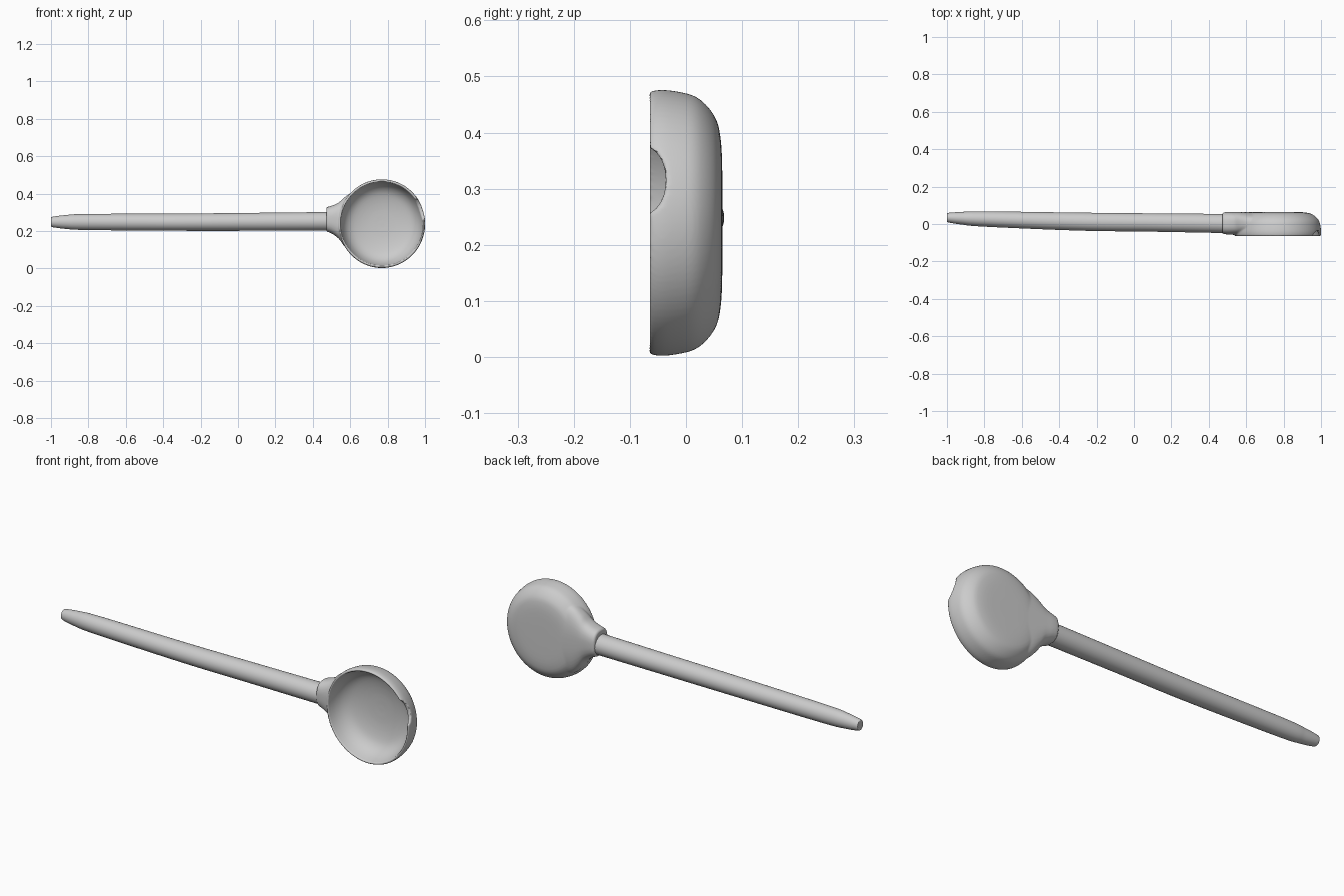
import bpy, bmesh
from math import cos, sin, pi
from mathutils import Vector

if "Cube" in bpy.data.objects:
    bpy.data.objects.remove(bpy.data.objects["Cube"])


def loft(name, rings, axis, n=64, p=2.0):
    """Skin (super)elliptical rings: (x, cy, cz, ry, rz) along x or (y, cx, cz, rx, rz) along y."""
    bm = bmesh.new()
    loops = []
    for a, c1, c2, r1, r2 in rings:
        loop = []
        for i in range(n):
            t = 2 * pi * i / n
            c, s = cos(t), sin(t)
            u = c1 + r1 * abs(c) ** (2 / p) * (1 if c > 0 else -1)
            v = c2 + r2 * abs(s) ** (2 / p) * (1 if s > 0 else -1)
            loop.append(bm.verts.new((a, u, v) if axis == 'x' else (u, a, v)))
        loops.append(loop)
    for A, B in zip(loops, loops[1:]):
        for i in range(n):
            j = (i + 1) % n
            bm.faces.new((A[i], A[j], B[j], B[i]))
    bm.faces.new(loops[0])
    bm.faces.new(loops[-1])
    bmesh.ops.recalc_face_normals(bm, faces=bm.faces)
    me = bpy.data.meshes.new(name)
    bm.to_mesh(me)
    bm.free()
    ob = bpy.data.objects.new(name, me)
    bpy.context.collection.objects.link(ob)
    return ob


def smooth_rings(pts, steps=6):
    """Catmull-Rom resampling of ring parameters."""
    P = [Vector(q) for q in pts]
    P = [P[0]] + P + [P[-1]]
    out = []
    for a, b, c, d in zip(P, P[1:], P[2:], P[3:]):
        for k in range(steps):
            t = k / steps
            out.append(0.5 * (2 * b + (c - a) * t + (2 * a - 5 * b + 4 * c - d) * t * t
                              + (3 * b - a - 3 * c + d) * t ** 3))
    out.append(P[-1])
    return out


def boolean(ob, other, op):
    m = ob.modifiers.new(op.lower(), 'BOOLEAN')
    m.operation, m.solver, m.object = op, 'EXACT', other
    bpy.context.view_layer.objects.active = ob
    bpy.ops.object.modifier_apply(modifier=m.name)
    bpy.data.objects.remove(other)


CX, CZ = 0.769, 0.239

# solid outside of the bowl: (y, radius)
outer = [(-0.066, 0.231), (-0.06, 0.235), (-0.04, 0.237), (-0.01, 0.233), (0.015, 0.226),
         (0.035, 0.211), (0.052, 0.188), (0.060, 0.162), (0.064, 0.12), (0.065, 0.05)]
bowl = loft("ladle_bowl", smooth_rings([(y, CX, CZ, r * 0.978, r) for y, r in outer], 3), 'y', 96)

# flared collar joining handle and bowl
collar = loft("collar", smooth_rings([
    (0.472, 0.003, 0.262, 0.050, 0.058), (0.478, 0.004, 0.262, 0.057, 0.066),
    (0.505, 0.004, 0.260, 0.060, 0.076), (0.54, 0.003, 0.255, 0.061, 0.098),
    (0.57, 0.003, 0.248, 0.061, 0.132), (0.61, 0.003, 0.241, 0.061, 0.165),
    (0.66, 0.003, 0.239, 0.061, 0.18)], 4), 'x', 64, 2.6)
boolean(bowl, collar, 'UNION')

# hollow of the bowl
inner = [(-0.09, 0.226), (-0.064, 0.224), (-0.045, 0.219), (-0.02, 0.209), (0.005, 0.192),
         (0.025, 0.165), (0.038, 0.125), (0.046, 0.075), (0.049, 0.02)]
hollow = loft("hollow", smooth_rings([(y, CX, CZ, r * 0.985, r) for y, r in inner], 3), 'y', 96)
boolean(bowl, hollow, 'DIFFERENCE')

# shallow dip in the rim at the far end
dip = loft("dip", [(0.94, -0.072, 0.315, 0.036, 0.058), (1.05, -0.072, 0.315, 0.036, 0.058)], 'x', 48)
boolean(bowl, dip, 'DIFFERENCE')

# tapered handle
handle = loft("handle", smooth_rings([
    (-1.0, 0.035, 0.248, 0.021, 0.023), (-0.99, 0.034, 0.248, 0.026, 0.028),
    (-0.92, 0.031, 0.248, 0.034, 0.037), (-0.8, 0.027, 0.248, 0.041, 0.043),
    (-0.3, 0.013, 0.247, 0.048, 0.046), (0.1, 0.008, 0.249, 0.049, 0.048),
    (0.48, 0.003, 0.251, 0.051, 0.050), (0.52, 0.003, 0.251, 0.051, 0.050)], 8), 'x', 48)

# soften the bowl edges and blend the collar
m = bowl.modifiers.new("remesh", 'REMESH')
m.mode, m.voxel_size = 'VOXEL', 0.0045
m = bowl.modifiers.new("soften", 'SMOOTH')
m.factor, m.iterations = 0.5, 5
bpy.context.view_layer.objects.active = bowl
for name in ("remesh", "soften"):
    bpy.ops.object.modifier_apply(modifier=name)

for ob in (bowl, handle):
    bpy.ops.object.select_all(action='DESELECT')
    ob.select_set(True)
    bpy.context.view_layer.objects.active = ob
    bpy.ops.object.shade_smooth_by_angle(angle=0.8)
